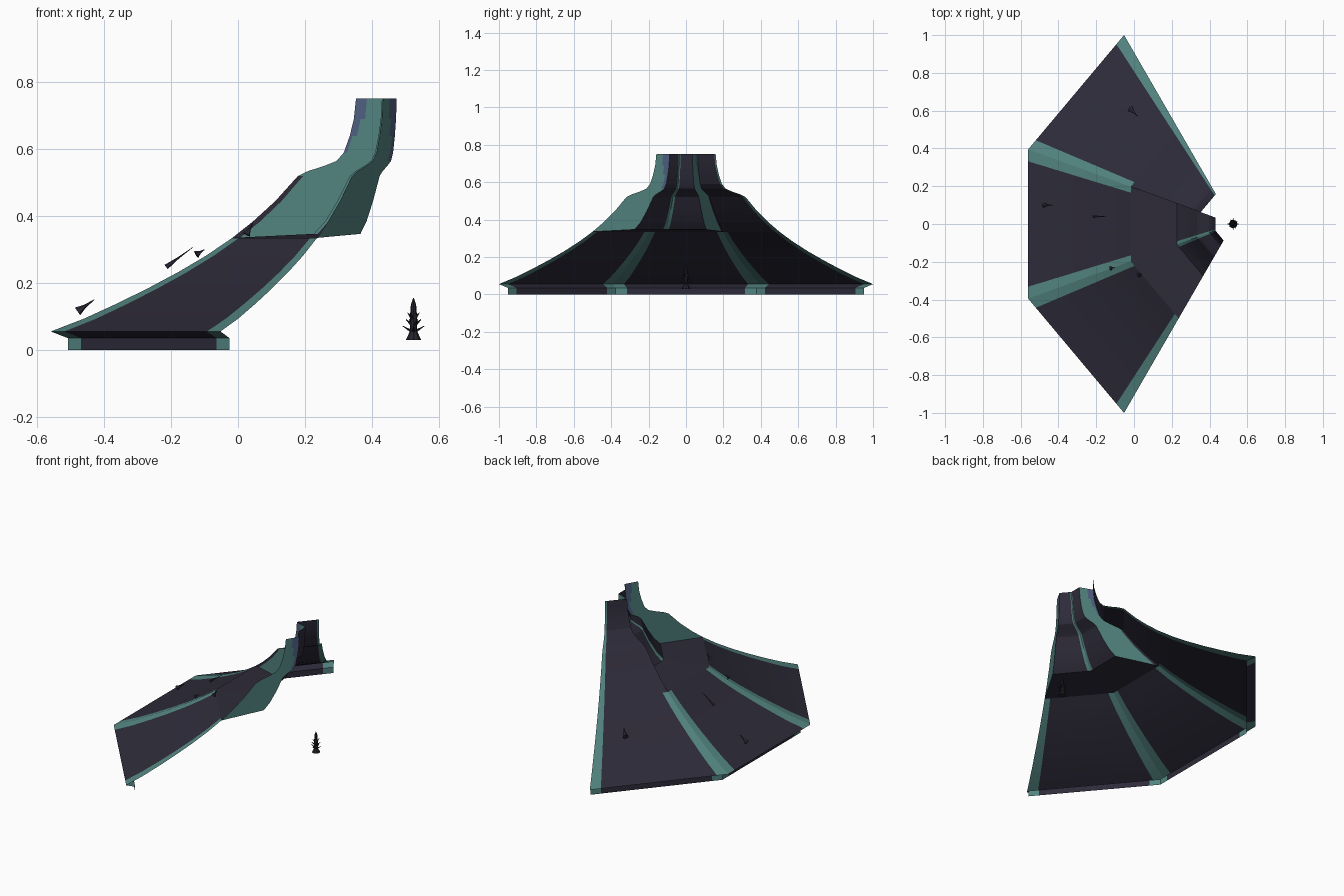
import bpy, bmesh, math
from mathutils import Vector

cube = bpy.data.objects.get("Cube")
if cube:
    bpy.data.objects.remove(cube, do_unlink=True)

CENTRE = 0.525                      # x of the roof axis
INNER = 0.55                        # recessed shell radius as a share of the outer one


def material(name, rgb):
    m = bpy.data.materials.new(name)
    m.use_nodes = True
    m.diffuse_color = (*rgb, 1)
    m.node_tree.nodes["Principled BSDF"].inputs["Base Color"].default_value = (*rgb, 1)
    return m


MATS = [material("slate purple", (0.027, 0.024, 0.041)),
        material("teal trim", (0.085, 0.23, 0.215)),
        material("dusty blue", (0.08, 0.115, 0.22)),
        material("dark iron", (0.018, 0.017, 0.025))]
SLATE, TEAL, BLUE, IRON = range(4)


def finish(name, bm, smooth=True):
    me = bpy.data.meshes.new(name)
    bm.to_mesh(me)
    bm.free()
    for m in MATS:
        me.materials.append(m)
    ob = bpy.data.objects.new(name, me)
    bpy.context.collection.objects.link(ob)
    bpy.ops.object.select_all(action='DESELECT')
    bpy.context.view_layer.objects.active = ob
    ob.select_set(True)
    if smooth:
        bpy.ops.object.shade_smooth_by_angle(angle=math.radians(20))


def polar(r, deg):
    # angle is measured from the -x direction, positive toward +y
    a = math.radians(deg)
    return Vector((CENTRE - r * math.cos(a), r * math.sin(a), 0))


def outer(deg):
    return lambda r: polar(r, deg)


def inner(deg):
    # the foot of the recessed shell sits slightly higher, on the sloping ledge
    return lambda r: polar(r * INNER, deg) + Vector((0, 0, 0.012 if r > 0.57 else 0))


def sheet(name, start, end, profile, columns, rule):
    """Strip between two guides, swept along (radius, z) rows."""
    bm = bmesh.new()
    rows = []
    for r, z in profile:
        a, b = start(r), end(r)
        rows.append([bm.verts.new(a.lerp(b, t) + Vector((0, 0, z))) for t in columns])
    for i in range(len(rows) - 1):
        for j in range(len(columns) - 1):
            f = bm.faces.new((rows[i][j], rows[i][j + 1], rows[i + 1][j + 1], rows[i + 1][j]))
            f.material_index = rule(j, f.calc_center_median().z)
    finish(name, bm)


LIP = [(1.1, 0), (1.1, 0.035), (1.155, 0.055)]
LOWER = [(1.155, 0.055), (1.05, 0.093), (0.95, 0.136), (0.85, 0.182),
         (0.75, 0.232), (0.66, 0.282), (0.577, 0.335)]
LEDGE = [(0.577, 0.335), (0.577 * INNER, 0.347)]
UPPER = [(0.577, 0.335), (0.51, 0.385), (0.44, 0.445), (0.368, 0.52), (0.335, 0.535),
         (0.285, 0.55), (0.245, 0.565), (0.222, 0.59), (0.203, 0.64), (0.19, 0.69),
         (0.183, 0.752)]
TRIM = [0, 0.08, 0.92, 1]


def trimmed(j, z):
    return TEAL if j in (0, 2) else SLATE


def trim_first(j, z):
    return TEAL if j == 0 else SLATE


def trim_last(j, z):
    return TEAL if j == 2 else SLATE


# Three adjoining sides of a nine-sided roof
for side, a0, a1 in (("front", -60, -20), ("middle", -20, 20), ("back", 20, 60)):
    sheet(side + "_eave_lip", outer(a0), outer(a1), LIP, TRIM, trimmed)
    sheet(side + "_lower_roof", outer(a0), outer(a1), LOWER, TRIM, trimmed)

# Upper tier: full on the back side, recessed behind a ledge on the other two
sheet("back_upper_roof", outer(20), outer(60), UPPER, TRIM, trim_last)
sheet("front_recessed_roof", inner(-60), inner(-20), UPPER, TRIM, trim_last)
sheet("middle_recessed_roof", inner(-20), inner(20), UPPER, TRIM, trim_first)
for side, a0, a1 in (("front", -60, -20), ("middle", -20, 20)):
    sheet(side + "_ledge", outer(a0), outer(a1), LEDGE, [0, 1], lambda j, z: SLATE)


# Radial walls closing both ends of the recess, with a tapering blue patch on top
def back_wall(j, z):
    if j == 0 and 0.36 < z < 0.52:
        return SLATE
    reach = 3 if z > 0.7 else 2 if z > 0.64 else 1 if z > 0.585 else 0
    return BLUE if j < reach else TEAL


def front_wall(j, z):
    reach = 1 if z > 0.7 else 2 if z > 0.63 else 3
    return BLUE if j >= reach and z > 0.57 else TEAL


sheet("recess_back_wall", outer(20), inner(20), UPPER, [0, 0.1, 0.25, 0.42, 1], back_wall)
sheet("recess_front_wall", outer(-60), inner(-60), UPPER, [0, 0.5, 0.65, 0.82, 1], front_wall)


# Spiked finial on the axis
def cone(bm, base, tip, r0, r1, sides=8):
    d = Vector(tip) - Vector(base)
    q = d.to_track_quat('Z', 'Y')
    res = bmesh.ops.create_cone(bm, cap_ends=True, segments=sides, radius1=r0,
                                radius2=r1, depth=d.length)
    mid = (Vector(base) + Vector(tip)) / 2
    for v in res["verts"]:
        v.co = q @ v.co + mid


bm = bmesh.new()
stack = [(0.03, 0.023), (0.055, 0.011), (0.075, 0.011), (0.1, 0.01), (0.135, 0.008), (0.155, 0.001)]
for (z0, r0), (z1, r1) in zip(stack, stack[1:]):
    cone(bm, (CENTRE, 0, z0), (CENTRE, 0, z1), r0, r1)
for ring, (z, reach) in enumerate(((0.055, 0.032), (0.075, 0.026), (0.095, 0.02))):
    for k in range(4):
        a = math.radians(90 * k + 30 * ring)
        d = Vector((math.cos(a), math.sin(a), 0))
        p = Vector((CENTRE, 0, z))
        cone(bm, p + d * 0.006, p + d * reach + Vector((0, 0, 0.016)), 0.005, 0.001, 5)
for f in bm.faces:
    f.material_index = IRON
finish("finial", bm, False)

# Small loose shards along the slope: a chunk with a thin tail
SHARDS = [((-0.48, 0.1, 0.115), (-0.43, 0.1, 0.15), 0.014),
          ((-0.215, 0.04, 0.248), (-0.135, 0.04, 0.307), 0.008),
          ((-0.02, 0.61, 0.22), (0.02, 0.57, 0.25), 0.018),
          ((-0.125, -0.235, 0.285), (-0.1, -0.23, 0.3), 0.012),
          ((0.025, -0.27, 0.345), (0.045, -0.265, 0.38), 0.012)]
for n, (base, tip, r) in enumerate(SHARDS):
    bm = bmesh.new()
    mid = Vector(base).lerp(Vector(tip), 0.45)
    cone(bm, base, mid, r, r * 0.35, 6)
    cone(bm, mid, tip, r * 0.35, r * 0.08, 6)
    finish("roof_shard_%d" % (n + 1), bm, False)
